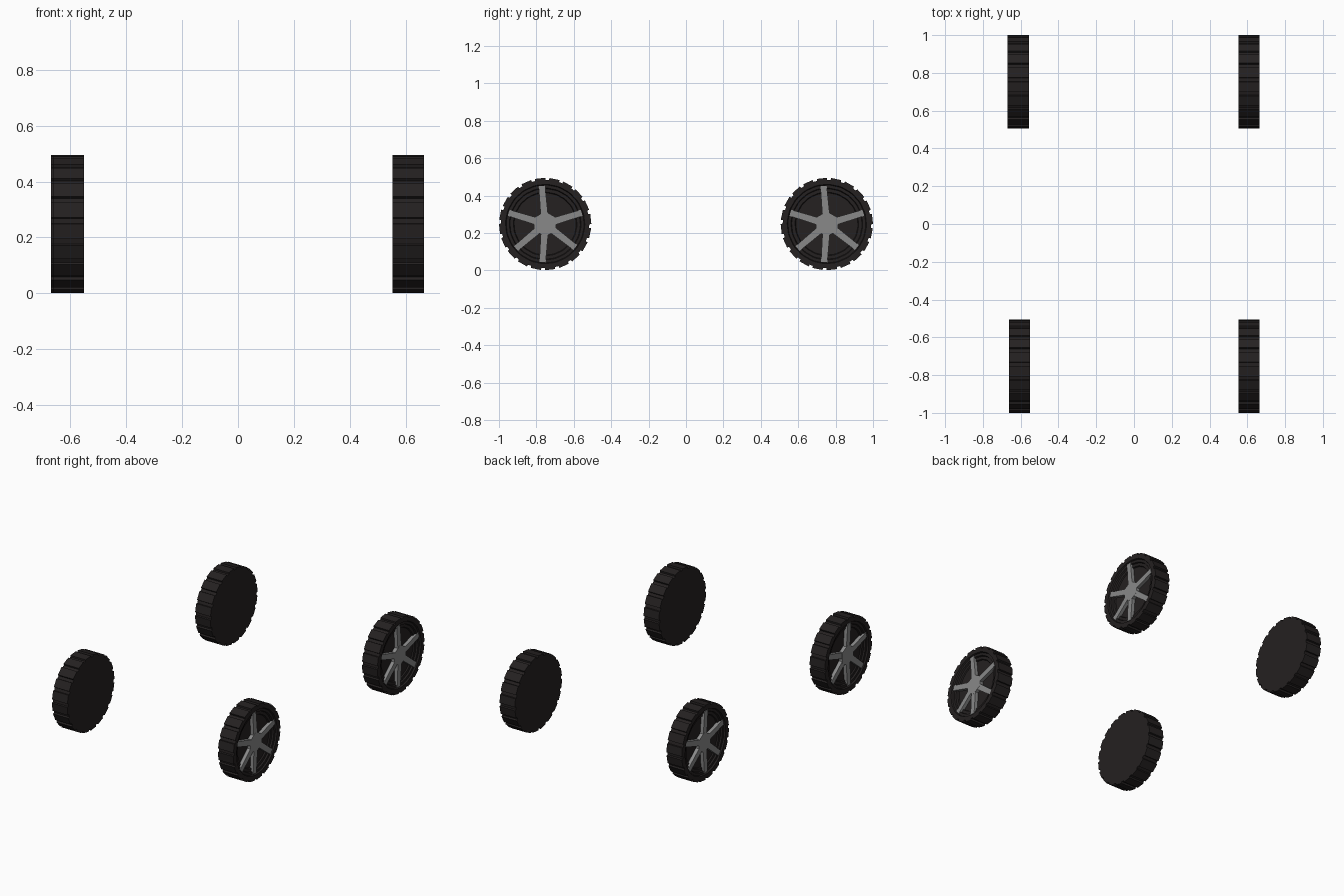
import bpy, bmesh
from math import cos, sin, radians, tau

if "Cube" in bpy.data.objects:
    bpy.data.objects.remove(bpy.data.objects["Cube"])

BLOCKS, R, GROOVE, HALF_W = 20, 0.247, 0.236, 0.056


def material(name, rgb):
    m = bpy.data.materials.new(name)
    m.diffuse_color = (*rgb, 1)
    m.use_nodes = True
    m.node_tree.nodes["Principled BSDF"].inputs["Base Color"].default_value = m.diffuse_color
    return m


rubber = material("rubber", (0.018, 0.015, 0.015))
alloy = material("alloy", (0.25, 0.25, 0.25))


def finish(bm, name, mat, loc):
    bmesh.ops.recalc_face_normals(bm, faces=bm.faces)
    me = bpy.data.meshes.new(name)
    bm.to_mesh(me)
    bm.free()
    me.materials.append(mat)
    ob = bpy.data.objects.new(name, me)
    ob.location = loc
    bpy.context.collection.objects.link(ob)


def loft(bm, rings):
    """Skin a list of point rings and cap both ends."""
    loops = [[bm.verts.new(p) for p in ring] for ring in rings]
    for a, b in zip(loops, loops[1:]):
        for i in range(len(a)):
            j = (i + 1) % len(a)
            bm.faces.new((a[i], a[j], b[j], b[i]))
    bm.faces.new(loops[0])
    bm.faces.new(loops[-1])


# Angles of a tread block's two corners and a groove's two corners
step = tau / BLOCKS
ANGLES = [(k + f) * step for k in range(BLOCKS) for f in (0, 0.70, 0.73, 0.97)]


def tyre(name, side, loc):
    def tread(x):
        return [(x * side, r * cos(a), r * sin(a))
                for i, a in enumerate(ANGLES)
                for r in [R if i % 4 < 2 else GROOVE]]

    def circle(x, r):
        return [(x * side, r * cos(a), r * sin(a)) for a in ANGLES]

    # Closed inner face, chunky tread, stepped dish on the outer face
    dish = [(0.056, 0.212), (0.046, 0.208), (0.046, 0.192),
            (0.036, 0.188), (0.036, 0.170), (0.028, 0.166)]
    bm = bmesh.new()
    loft(bm, [tread(-HALF_W), tread(HALF_W)] + [circle(x, r) for x, r in dish])
    finish(bm, name, rubber, loc)


def spokes(name, side, loc):
    bm = bmesh.new()
    # Hub
    hub = [(0.068 * cos(radians(a)), 0.068 * sin(radians(a)))
           for a in range(30, 390, 60)]
    loft(bm, [[(x * side, y, z) for y, z in hub] for x in (0.026, 0.052)])
    # Six unevenly spaced arms
    for deg in (95, 17, -38, -94, -140, 163):
        c, s = cos(radians(deg)), sin(radians(deg))
        arm = [(0.03, -0.020), (0.204, -0.017), (0.204, 0.017), (0.03, 0.020)]
        flat = [(u * c - v * s, u * s + v * c) for u, v in arm]
        loft(bm, [[(x * side, y, z) for y, z in flat] for x in (0.026, 0.051)])
    finish(bm, name, alloy, loc)


WHEELS = {"front_left": (-0.606, -0.753), "front_right": (0.609, -0.753),
          "back_left": (-0.613, 0.753), "back_right": (0.609, 0.753)}
for label, (x, y) in WHEELS.items():
    side = 1 if x > 0 else -1
    tyre(label + "_tyre", side, (x, y, 0.248))
    spokes(label + "_spokes", side, (x, y, 0.248))
